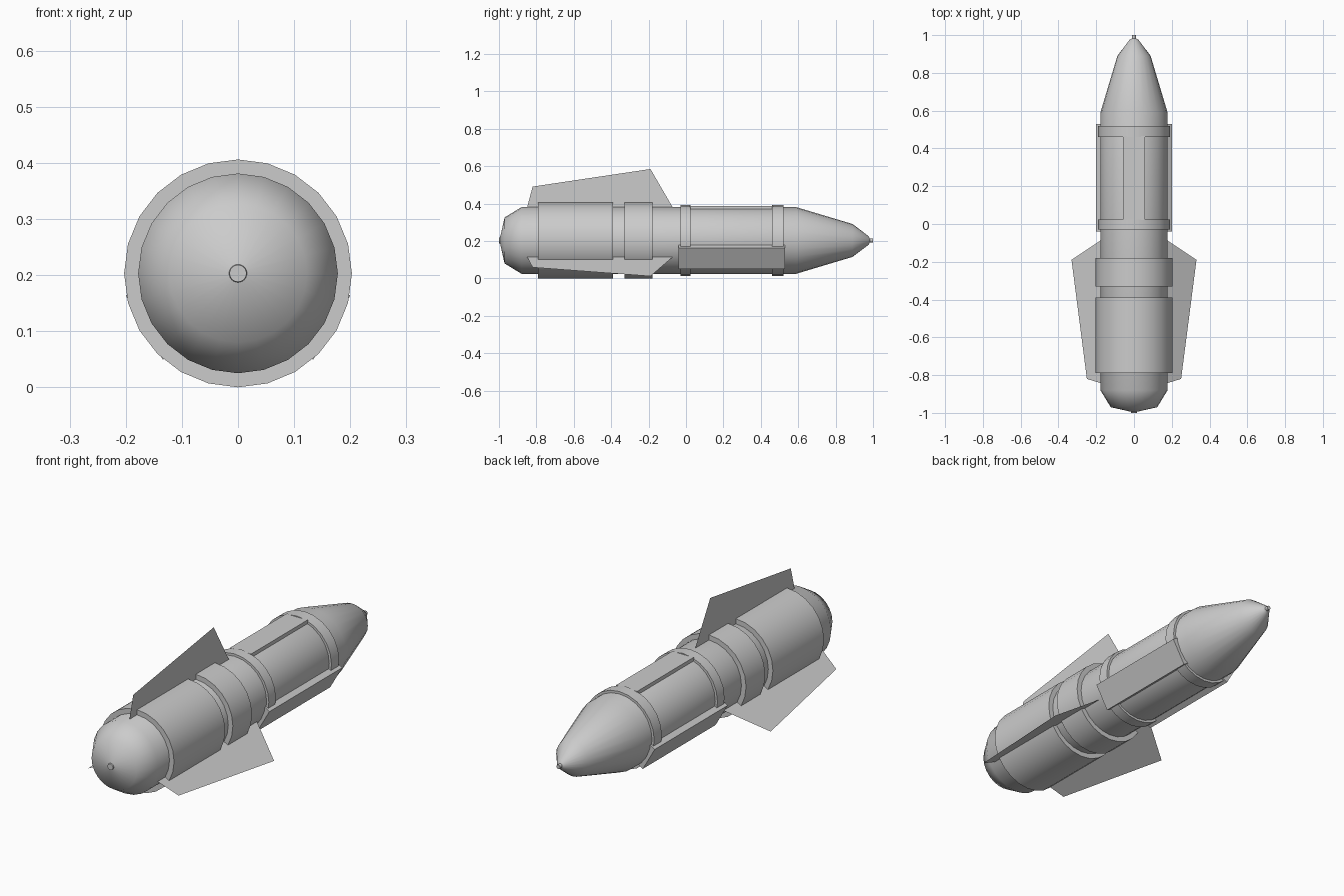
import bpy, bmesh, math
from mathutils import Matrix

if "Cube" in bpy.data.objects:
    bpy.data.objects.remove(bpy.data.objects["Cube"])

AXIS_Z = 0.203
SIDES = 24


def add_object(name, bm, smooth_angle=None):
    bmesh.ops.recalc_face_normals(bm, faces=bm.faces)
    mesh = bpy.data.meshes.new(name)
    bm.to_mesh(mesh)
    bm.free()
    ob = bpy.data.objects.new(name, mesh)
    ob.location.z = AXIS_Z
    bpy.context.collection.objects.link(ob)
    bpy.ops.object.select_all(action='DESELECT')
    bpy.context.view_layer.objects.active = ob
    ob.select_set(True)
    if smooth_angle:
        bpy.ops.object.shade_smooth_by_angle(angle=math.radians(smooth_angle))
    return ob


def lathe(name, profile, angle):
    """Revolve (y, radius) points about the long axis."""
    bm = bmesh.new()
    verts = [bm.verts.new((0, y, r)) for y, r in profile]
    edges = [bm.edges.new(p) for p in zip(verts, verts[1:])]
    bmesh.ops.spin(bm, geom=verts + edges, cent=(0, 0, 0), axis=(0, 1, 0),
                   angle=math.tau, steps=SIDES, use_duplicate=False)
    bmesh.ops.remove_doubles(bm, verts=bm.verts, dist=1e-4)
    return add_object(name, bm, angle)


# Hull: rounded tail, straight tube, tapered nose with small tip
lathe("hull", [(-1, 0), (-1, 0.015), (-0.994, 0.016), (-0.97, 0.123),
               (-0.88, 0.178), (0.59, 0.178), (0.89, 0.088),
               (0.975, 0.024), (0.983, 0.01), (1, 0.01), (1, 0)], 55)

# Raised bands around the hull
for name, y0, y1, r in [("tail_band", -0.79, -0.39, 0.203),
                        ("middle_band", -0.33, -0.18, 0.203),
                        ("rear_strap", -0.03, 0.025, 0.19),
                        ("front_strap", 0.46, 0.52, 0.19)]:
    lathe(name, [(y0, 0.17), (y0, r), (y1, r), (y1, 0.17)], 40)

# Three thin fins and three rails, one on top and two low on the sides
for side, deg in [("top", 0), ("right", 120), ("left", -120)]:
    turn = Matrix.Rotation(math.radians(deg), 4, 'Y')

    bm = bmesh.new()
    bm.faces.new([bm.verts.new((0, y, r)) for y, r in
                  [(-0.85, 0.175), (-0.82, 0.288), (-0.19, 0.382), (-0.07, 0.175)]])
    bm.transform(turn)
    add_object("fin_" + side, bm)

    if side == "top":
        half, height, y0, y1 = 0.058, 0.185, 0.02, 0.465
    else:
        half, height, y0, y1 = 0.066, 0.193, -0.04, 0.53
    bm = bmesh.new()
    bmesh.ops.create_cube(bm, size=1)
    base = 0.155
    bm.transform(turn @ Matrix.Translation((0, (y0 + y1) / 2, (base + height) / 2))
                 @ Matrix.Diagonal((2 * half, y1 - y0, height - base, 1)))
    add_object("rail_" + side, bm)
